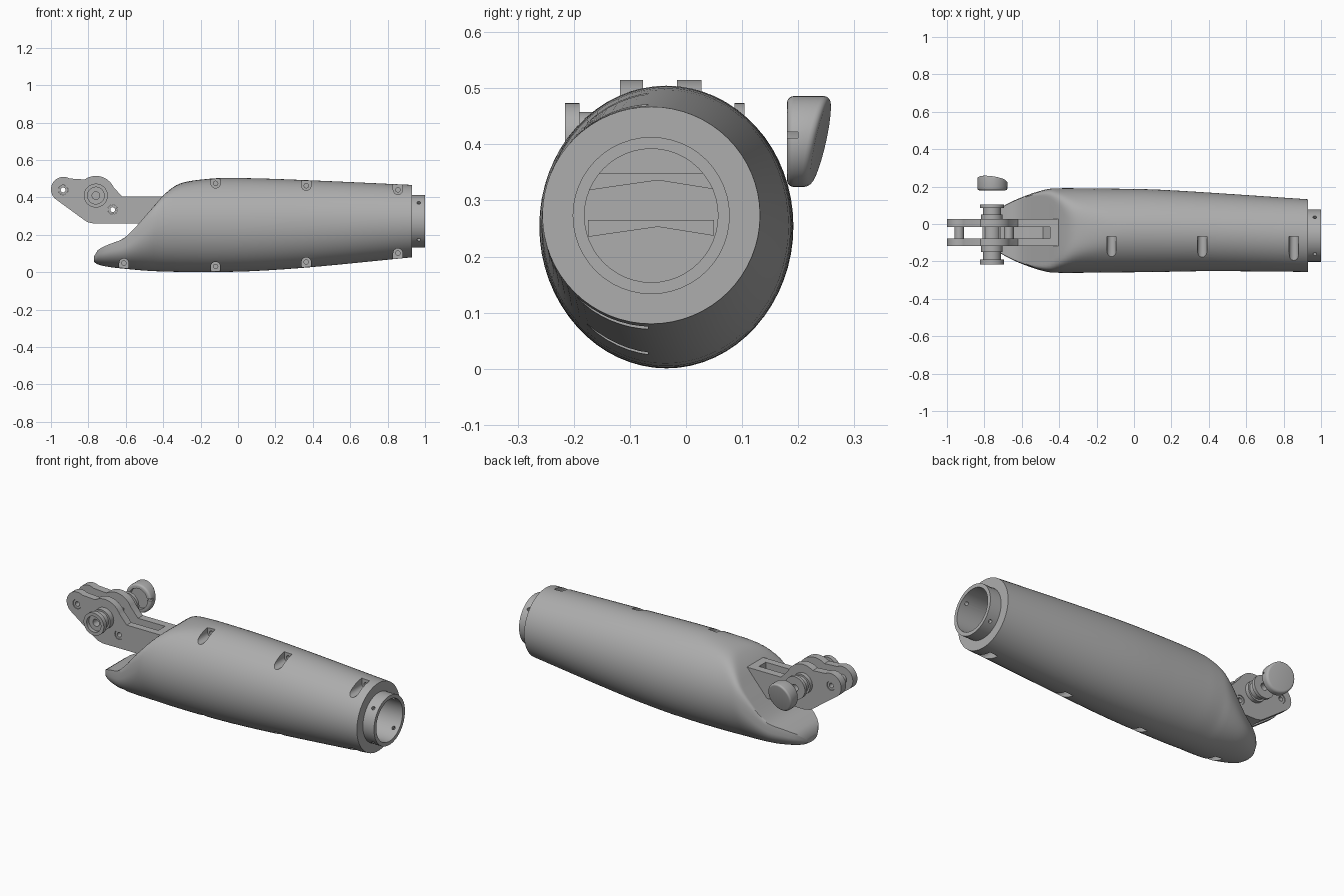
import bpy, bmesh, math
from mathutils import Vector, Matrix

if "Cube" in bpy.data.objects:
    bpy.data.objects.remove(bpy.data.objects["Cube"])

grey = bpy.data.materials.new("plain grey")
grey.use_nodes = True
COLOUR = (0.42, 0.42, 0.42, 1)
grey.diffuse_color = COLOUR
grey.node_tree.nodes["Principled BSDF"].inputs["Base Color"].default_value = COLOUR


def finish(name, bm):
    bmesh.ops.recalc_face_normals(bm, faces=bm.faces)
    mesh = bpy.data.meshes.new(name)
    bm.to_mesh(mesh)
    bm.free()
    mesh.materials.append(grey)
    obj = bpy.data.objects.new(name, mesh)
    bpy.context.collection.objects.link(obj)
    return obj


def activate(obj):
    bpy.ops.object.select_all(action='DESELECT')
    obj.select_set(True)
    bpy.context.view_layer.objects.active = obj


def smooth(obj, angle=35):
    activate(obj)
    bpy.ops.object.shade_smooth_by_angle(angle=math.radians(angle))


def rod(name, a, b, radius, sides=32):
    """Cylinder between two points."""
    a, b = Vector(a), Vector(b)
    turn = (b - a).to_track_quat('Z', 'Y').to_matrix().to_4x4()
    bm = bmesh.new()
    bmesh.ops.create_cone(bm, cap_ends=True, segments=sides, radius1=radius, radius2=radius,
                          depth=(b - a).length, matrix=Matrix.Translation((a + b) / 2) @ turn)
    return finish(name, bm)


def box(name, lo, hi):
    lo, hi = Vector(lo), Vector(hi)
    bm = bmesh.new()
    bmesh.ops.create_cube(bm, matrix=Matrix.Translation((lo + hi) / 2) @ Matrix.Diagonal((*(hi - lo), 1)))
    return finish(name, bm)


def prism(name, outline, axis, start, end):
    """Extrude a 2D outline along x (outline in y, z) or y (outline in x, z)."""
    bm = bmesh.new()
    place = (lambda p: (start, *p)) if axis == 'x' else (lambda p: (p[0], start, p[1]))
    face = bm.faces.new([bm.verts.new(place(p)) for p in outline])
    moved = bmesh.ops.extrude_face_region(bm, geom=[face])["geom"]
    shift = Vector((end - start, 0, 0)) if axis == 'x' else Vector((0, end - start, 0))
    bmesh.ops.translate(bm, vec=shift, verts=[g for g in moved if isinstance(g, bmesh.types.BMVert)])
    return finish(name, bm)


def boolean(obj, others, operation='DIFFERENCE'):
    activate(obj)
    for other in others:
        mod = obj.modifiers.new("bool", 'BOOLEAN')
        mod.operation, mod.object, mod.solver = operation, other, 'EXACT'
        bpy.ops.object.modifier_apply(modifier=mod.name)
        bpy.data.objects.remove(other)


def arc(cx, cz, r, start, end, steps=16):
    angles = [math.radians(start + (end - start) * i / steps) for i in range(steps + 1)]
    return [(cx + r * math.cos(t), cz + r * math.sin(t)) for t in angles]


# Shell sections: x, bottom, top, scoop height, centre y, half width
ROWS = [(-.77, .055, .505, .085, -.035, .05), (-.75, .042, .505, .118, -.035, .09),
        (-.70, .03, .505, .145, -.035, .13), (-.60, .018, .505, .19, -.035, .178),
        (-.47, .007, .505, .33, -.035, .22), (-.39, .004, .505, .42, -.035, .226),
        (-.31, .002, .505, .475, -.035, .226), (-.12, .001, .505, .525, -.035, .224),
        (.10, .007, .502, .60, -.036, .221), (.40, .028, .491, .70, -.042, .21),
        (.93, .080, .467, .80, -.062, .194)]


def section(x):
    """Hermite interpolation of the section table."""
    i = max(k for k in range(len(ROWS) - 1) if ROWS[k][0] <= x + 1e-6)
    a, b = ROWS[i], ROWS[i + 1]
    before, after = ROWS[max(i - 1, 0)], ROWS[min(i + 2, len(ROWS) - 1)]
    h = b[0] - a[0]
    t = (x - a[0]) / h
    out = []
    for c in range(1, 6):
        m0 = (b[c] - before[c]) / (b[0] - before[0]) * h
        m1 = (after[c] - a[c]) / (after[0] - a[0]) * h
        out.append((2*t**3 - 3*t*t + 1) * a[c] + (t**3 - 2*t*t + t) * m0
                   + (3*t*t - 2*t**3) * b[c] + (t**3 - t*t) * m1)
    return out


def soft_min(a, b, k):
    h = max(k - abs(a - b), 0) / k
    return min(a, b) - h * h * k / 4


# Forearm shell: lofted rings with a rounded scoop at the open end
SIDES = 64
bm = bmesh.new()
rings = []
stations = [-.77 + .02 * i for i in range(35)] + [-.05 + .098 * i for i in range(10)] + [.93]
for x in stations:
    bottom, top, scoop, cy, ry = section(x)
    mid = min((bottom + top) / 2, bottom + .7 * (scoop - bottom))
    ring = []
    for i in range(SIDES):
        t = math.tau * i / SIDES
        s = math.sin(t)
        z = mid + s * ((top - mid) if s > 0 else (mid - bottom))
        if s > 0:
            z = max(soft_min(z, scoop, .04), mid)
        ring.append(bm.verts.new((x, cy + ry * math.cos(t), z)))
    rings.append(ring)
for r, q in zip(rings, rings[1:]):
    for i in range(SIDES):
        j = (i + 1) % SIDES
        bm.faces.new((r[i], r[j], q[j], q[i]))
bm.faces.new(rings[0])
bm.faces.new(rings[-1])
shell = finish("forearm_shell", bm)

# Wrist collar, bore and radial pin holes
AX = (-.062, .273)
boolean(shell, [rod("collar", (.9, *AX), (1, *AX), .14, 48)], 'UNION')
cutters = [rod("bore", (-.33, *AX), (1.1, *AX), .119, 48)]
for k in range(4):
    t = math.radians(45 + 90 * k)
    tip = (.967, AX[0] + .2 * math.cos(t), AX[1] + .2 * math.sin(t))
    cutters.append(rod("pin_hole", (.967, AX[0] + .1 * math.cos(t), AX[1] + .1 * math.sin(t)), tip, .01, 12))

# Screw recesses along the upper and lower front edge
for x, upper in [(-.12, 1), (.365, 1), (.855, 1), (-.61, 0), (-.12, 0), (.365, 0), (.855, 0)]:
    bottom, top = section(x)[:2]
    z = top - .03 if upper else bottom + .03
    far = z + .1 if upper else z - .1
    slot = rod("slot", (x, -.4, z), (x, -.068, z), .025, 24)
    boolean(slot, [box("slot_mouth", (x - .025, -.4, min(z, far)), (x + .025, -.068, max(z, far)))], 'UNION')
    cutters += [slot, rod("screw_hole", (x, -.1, z), (x, -.03, z), .012, 16)]
boolean(shell, cutters)
smooth(shell)

# Inner ledges with a shallow ridge
for name, z in [("upper_ledge", .348), ("lower_ledge", .265)]:
    prism(name, [(-.175, z), (.05, z), (.05, z - .028), (-.05, z - .012), (-.175, z - .03)], 'x', -.34, -.2)

# Elbow bracket: forked profile with a slotted arm
outline = (arc(-.933, .443, .067, 60, 235) + [(-.83, .285), (-.805, .268), (-.77, .26), (-.38, .26), (-.38, .405), (-.62, .405)]
           + arc(-.76, .41, .105, 25, 125))
bracket = prism("elbow_bracket", outline, 'y', -.118, .028)
PIVOTS = {"tip": (-.935, .44), "main": (-.76, .41), "lower": (-.67, .335)}
holes = [rod("hole", (x, -.3, z), (x, .3, z), .026, 24) for x, z in (PIVOTS["tip"], PIVOTS["lower"])]
boolean(bracket, [box("fork_gap", (-1.1, -.077, .2), (-.81, -.016, .6)),
                  box("boss_gap", (-.82, -.077, .44), (-.62, -.016, .6)),
                  box("arm_slot", (-.71, -.077, .31), (-.45, -.016, .6))] + holes)
smooth(bracket)

# Hollow pins through the small pivots
for key in ("tip", "lower"):
    x, z = PIVOTS[key]
    pin = rod(key + "_pin", (x, -.114, z), (x, .024, z), .025, 24)
    boolean(pin, [rod("pin_bore", (x, -.2, z), (x, .1, z), .013, 16)])
    smooth(pin)

# Main pivot bolt with stepped flanges
X, Z = PIVOTS["main"]
bolt = rod("pivot_bolt", (X, -.2, Z), (X, .09, Z), .048)
boolean(bolt, [rod("flange", (X, a, Z), (X, b, Z), r) for a, b, r in
               [(-.216, -.19, .064), (-.15, -.112, .058), (.022, .05, .058), (.086, .104, .064)]], 'UNION')
boolean(bolt, [rod("socket", (X, -.3, Z), (X, -.195, Z), .045),
               rod("through_hole", (X, -.3, Z), (X, .2, Z), .02)])
smooth(bolt)

# Loose thumb knob with a slanted, rounded cap
KX, KZ = -.757, .405
knob = rod("thumb_knob", (KX, .18, KZ), (KX, .24, KZ), .081, 40)
for v in knob.data.vertices:
    if v.co.y > .2:
        v.co.y += .22 * (v.co.z - KZ) - .14 * (v.co.x - KX)
bevel = knob.modifiers.new("bevel", 'BEVEL')
bevel.width, bevel.segments, bevel.angle_limit = .012, 4, math.radians(50)
activate(knob)
bpy.ops.object.modifier_apply(modifier="bevel")
boolean(knob, [rod("knob_recess", (KX, .1, KZ), (KX, .2, KZ), .058),
               box("knob_notch", (KX, .1, .411), (KX + .2, .2, .422))])
smooth(knob)
